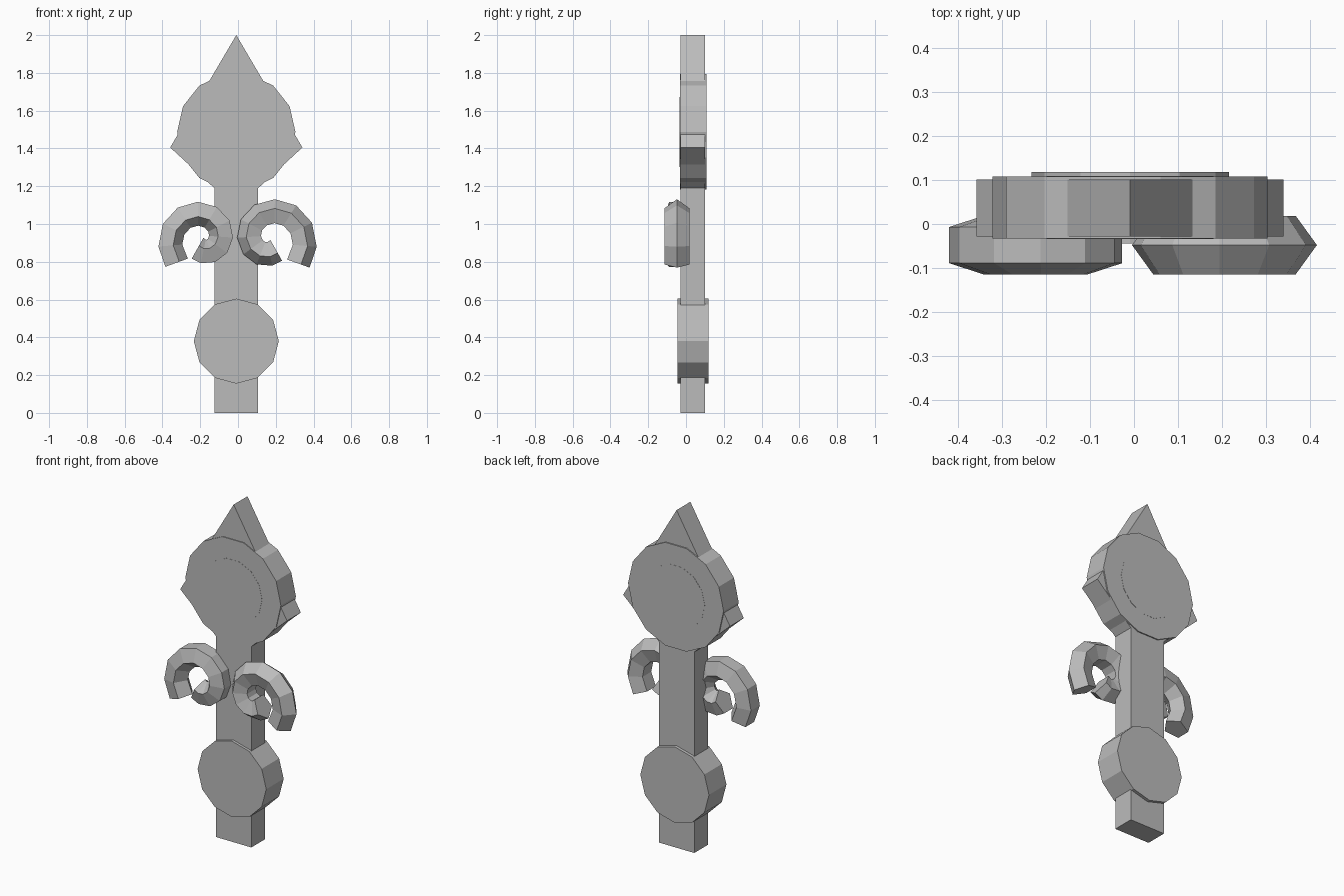
import bpy, bmesh, math
from mathutils import Vector

cube = bpy.data.objects.get("Cube")
if cube:
    bpy.data.objects.remove(cube, do_unlink=True)

GREY = (0.5, 0.5, 0.5, 1.0)
grey = bpy.data.materials.new("plain_grey")
grey.use_nodes = True
grey.diffuse_color = GREY
bsdf = next(n for n in grey.node_tree.nodes if n.type == 'BSDF_PRINCIPLED')
bsdf.inputs["Base Color"].default_value = GREY

CX = -0.009  # middle line of the flat parts


def finish(name, bm):
    bmesh.ops.recalc_face_normals(bm, faces=bm.faces)
    mesh = bpy.data.meshes.new(name)
    bm.to_mesh(mesh)
    bm.free()
    mesh.materials.append(grey)
    obj = bpy.data.objects.new(name, mesh)
    bpy.context.collection.objects.link(obj)
    return obj


def slab(name, outline, y0, y1):
    """Extrude an (x, z) outline from y0 to y1."""
    bm = bmesh.new()
    face = bm.faces.new([bm.verts.new((x, y0, z)) for x, z in outline])
    new = bmesh.ops.extrude_face_region(bm, geom=[face])["geom"]
    moved = [v for v in new if isinstance(v, bmesh.types.BMVert)]
    bmesh.ops.translate(bm, verts=moved, vec=(0, y1 - y0, 0))
    finish(name, bm)


def disc(name, sides, radius, z, y0, y1):
    steps = [math.tau * i / sides for i in range(sides)]
    slab(name, [(CX + radius * math.cos(a), z + radius * math.sin(a)) for a in steps], y0, y1)


# Shaft and arrow-shaped head in one flat outline
half = [(0.116, 0), (0.116, 1.19), (0.35, 1.405)]
outline = [(CX + x, z) for x, z in half] + [(CX, 2.0)]
outline += [(CX - x, z) for x, z in reversed(half)]
slab("shaft_and_point", outline, -0.028, 0.101)

# Round plates
disc("lower_disc", 12, 0.225, 0.38, -0.044, 0.119)
disc("upper_disc", 14, 0.313, 1.488, -0.033, 0.108)
disc("upper_disc_core", 14, 0.19, 1.488, -0.034, 0.109)


def horn(name, side, spin):
    """Spiral tube with a five-sided section; spin turns the section."""
    turns, tube, y = 11, 0.07, -0.048
    path = []
    for i in range(turns + 1):
        a = math.radians(222 - 30.8 * i)
        r = 0.19 - 0.0118 * i
        path.append(Vector((-0.19 + r * math.cos(a), 0.92 + r * math.sin(a))))
    bm = bmesh.new()
    rings = []
    for i, p in enumerate(path):
        t = (path[min(i + 1, turns)] - path[max(i - 1, 0)]).normalized()
        out = Vector((-t.y, t.x))
        ring = []
        for k in range(5):
            a = spin + math.tau * k / 5
            q = p + out * tube * math.cos(a)
            x = q.x if side < 0 else 2 * CX - q.x
            ring.append(bm.verts.new((x, y + tube * math.sin(a), q.y)))
        rings.append(ring)
    for a, b in zip(rings, rings[1:]):
        for k in range(5):
            n = (k + 1) % 5
            bm.faces.new((a[k], a[n], b[n], b[k]))
    bm.faces.new(rings[0])
    bm.faces.new(rings[-1])
    finish(name, bm)


# Curled horns on the front
horn("right_horn", -1, math.pi)
horn("left_horn", 1, 0)
